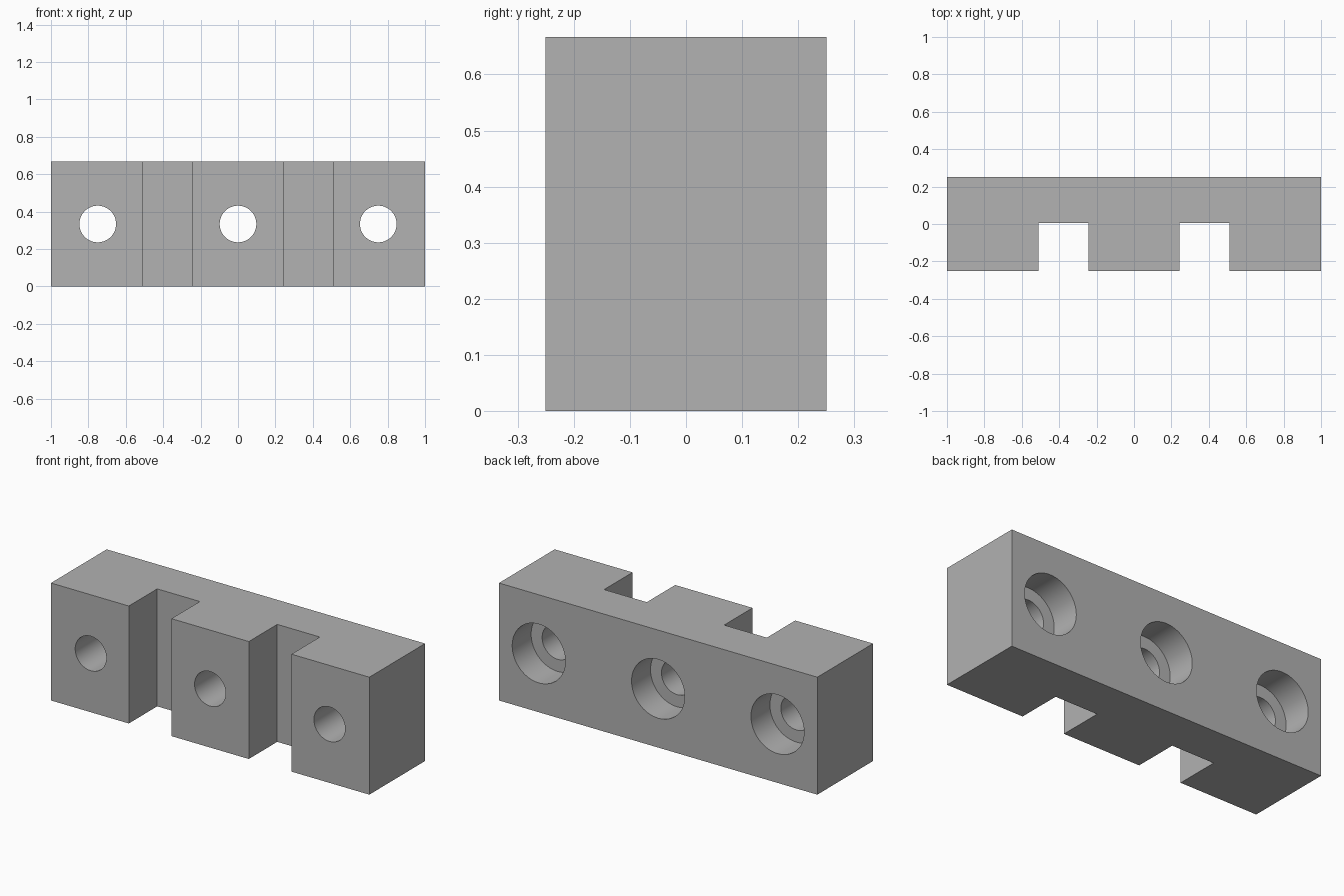
import bpy
import math

LENGTH, DEPTH, HEIGHT = 2.0, 0.5, 0.667
HOLE_X = (-0.75, 0.0, 0.75)

default = bpy.data.objects.get("Cube")
if default:
    bpy.data.objects.remove(default, do_unlink=True)

grey = bpy.data.materials.new("plain grey")
grey.use_nodes = True
color = (0.445, 0.445, 0.445, 1)
grey.diffuse_color = color
grey.node_tree.nodes["Principled BSDF"].inputs["Base Color"].default_value = color


def box(name, center, size):
    bpy.ops.mesh.primitive_cube_add(size=1, location=center)
    obj = bpy.context.object
    obj.name = name
    obj.scale = size
    bpy.ops.object.transform_apply(location=True, rotation=True, scale=True)
    obj.data.materials.append(grey)
    return obj


def bore(name, x, radius, y0, y1):
    """Cylinder along y from y0 to y1."""
    bpy.ops.mesh.primitive_cylinder_add(
        vertices=64, radius=radius, depth=y1 - y0,
        location=(x, (y0 + y1) / 2, HEIGHT / 2), rotation=(math.pi / 2, 0, 0))
    obj = bpy.context.object
    obj.name = name
    obj.data.materials.append(grey)
    return obj


def cut(target, cutter):
    mod = target.modifiers.new(cutter.name, 'BOOLEAN')
    mod.operation = 'DIFFERENCE'
    mod.solver = 'EXACT'
    mod.object = cutter
    bpy.context.view_layer.objects.active = target
    bpy.ops.object.modifier_apply(modifier=mod.name)
    bpy.data.objects.remove(cutter, do_unlink=True)


# Main block
block = box("mounting_block", (0, 0, HEIGHT / 2), (LENGTH, DEPTH, HEIGHT))

# Two vertical slots in the front, reaching to mid depth
for side in (-1, 1):
    cut(block, box("slot_cutter", (side * 0.377, -0.2, HEIGHT / 2), (0.268, 0.41, 1)))

# Through holes, counterbored from the back
for x in HOLE_X:
    cut(block, bore("hole_cutter", x, 0.098, -0.4, 0.4))
    cut(block, bore("counterbore_cutter", x, 0.167, DEPTH / 2 - 0.17, 0.4))

# Smooth bores, sharp block edges
bpy.ops.object.select_all(action='DESELECT')
block.select_set(True)
bpy.context.view_layer.objects.active = block
bpy.ops.object.shade_smooth_by_angle(angle=math.radians(30))
